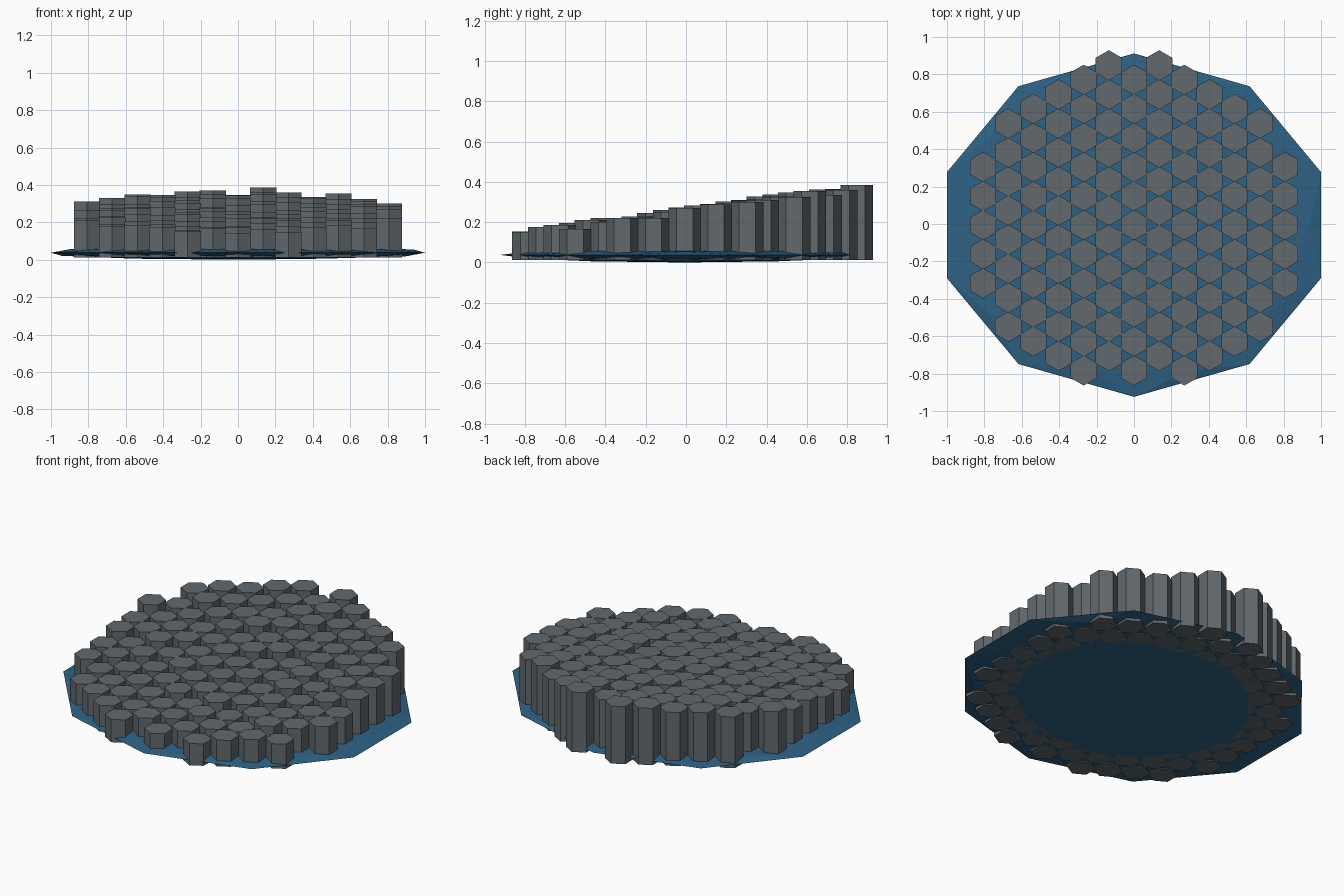
import bpy, bmesh, math, random

random.seed(7)
cube = bpy.data.objects.get("Cube")
if cube:
    bpy.data.objects.remove(cube, do_unlink=True)


def make_material(name, rgb):
    mat = bpy.data.materials.new(name)
    mat.use_nodes = True
    mat.diffuse_color = (*rgb, 1)
    mat.node_tree.nodes["Principled BSDF"].inputs["Base Color"].default_value = (*rgb, 1)
    return mat


def add_object(name, bm, mat):
    mesh = bpy.data.meshes.new(name)
    bmesh.ops.recalc_face_normals(bm, faces=bm.faces)
    bm.to_mesh(mesh)
    bm.free()
    mesh.materials.append(mat)
    obj = bpy.data.objects.new(name, mesh)
    bpy.context.collection.objects.link(obj)
    return obj


stone = make_material("basalt grey", (0.12, 0.14, 0.152))
water = make_material("sea blue", (0.027, 0.12, 0.23))

# Flattened low-poly water disc
bm = bmesh.new()
bmesh.ops.create_icosphere(bm, subdivisions=2, radius=1)
disc = add_object("water_disc", bm, water)
disc.scale = (1.0515, 0.918, 0.0375)
disc.location = (0, 0, 0.0375)
disc.location.y = -0.006

# Hexagonal columns on a staggered grid
PITCH_X = 0.1345
PITCH_Y = PITCH_X * 2 / math.sqrt(3)
RADIUS = 0.081
BASE = 0.012
LIMIT = 0.875
SHIFT_Y = -0.006
# Tops of the rearmost column in each file, from right to left
BACK_TOPS = (.31, .33, .35, .345, .365, .37, .345, .385, .36, .335, .355, .325, .30)


def add_column(bm, x, y, top):
    rings = []
    for z in (BASE, top):
        angles = [math.radians(30 + 60 * k) for k in range(6)]
        rings.append([bm.verts.new((x + RADIUS * math.cos(a), y + RADIUS * math.sin(a), z))
                      for a in angles])
    low, high = rings
    bm.faces.new(high)
    bm.faces.new(low[::-1])
    for k in range(6):
        n = (k + 1) % 6
        bm.faces.new((low[k], low[n], high[n], high[k]))


bm = bmesh.new()
for i in range(-6, 7):
    x = i * PITCH_X
    stagger = 0.5 if i % 2 else 0
    ys = [(j + stagger) * PITCH_Y for j in range(-6, 7)]
    ys = [y for y in ys if math.hypot(x, y) < LIMIT]
    # The two foremost columns beside the middle are absent
    if abs(i) == 1:
        ys = ys[1:]
    for y in ys:
        top = 0.257 + 0.135 * y + random.uniform(-0.018, 0.018)
        if y == ys[-1]:
            top = BACK_TOPS[i + 6]
        add_column(bm, x, y + SHIFT_Y, top)
add_object("stone_columns", bm, stone)
